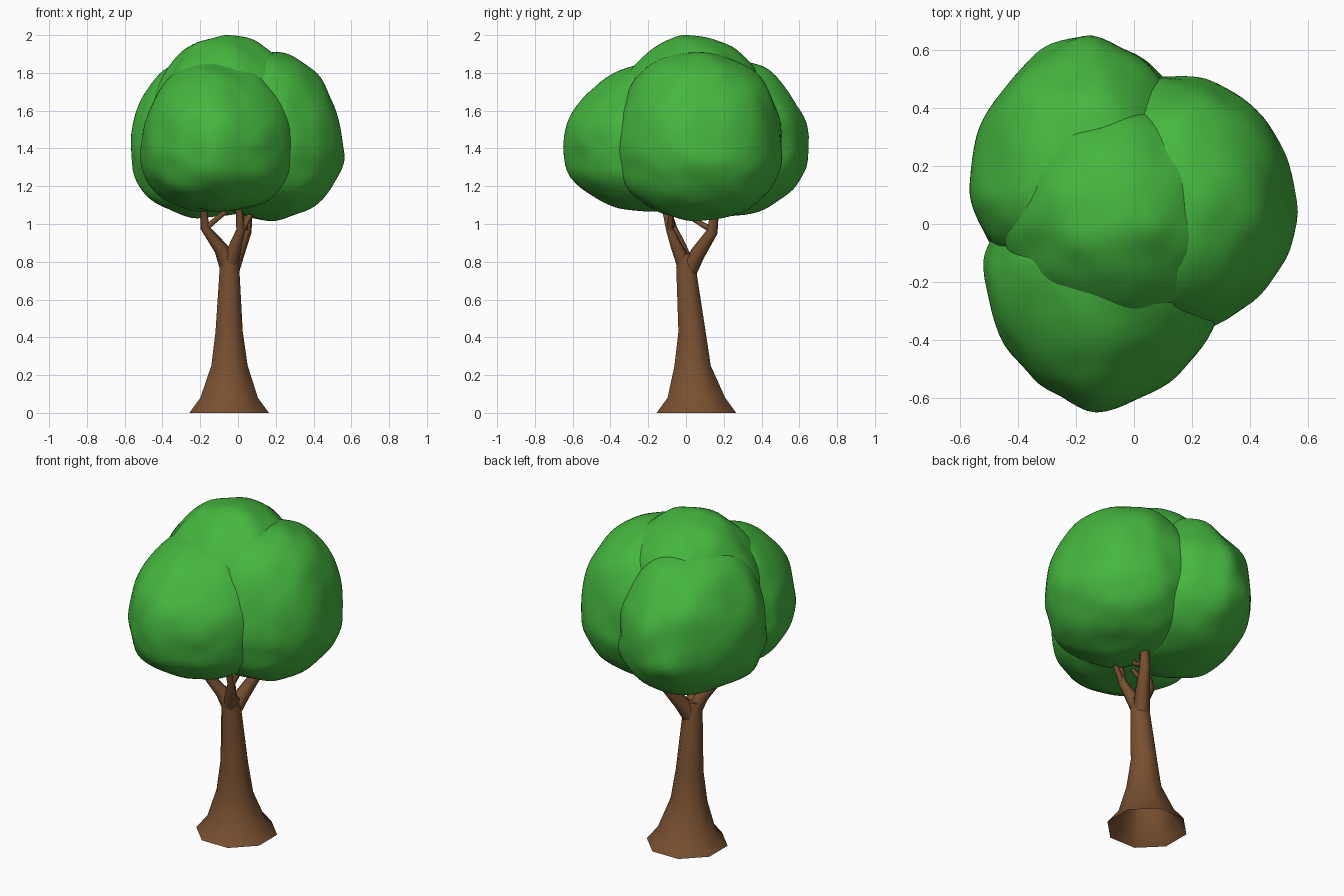
import bpy, bmesh, math
from mathutils import Vector, noise

if "Cube" in bpy.data.objects:
    bpy.data.objects.remove(bpy.data.objects["Cube"])


def material(name, color):
    m = bpy.data.materials.new(name)
    m.diffuse_color = color
    m.use_nodes = True
    m.node_tree.nodes["Principled BSDF"].inputs["Base Color"].default_value = m.diffuse_color
    return m


BARK = material("bark", (0.19, 0.08, 0.03, 1))
LEAF = material("leaf", (0.06, 0.47, 0.05, 1))


def finish(bm, name, mat, angle):
    me = bpy.data.meshes.new(name)
    bm.to_mesh(me)
    bm.free()
    ob = bpy.data.objects.new(name, me)
    bpy.context.collection.objects.link(ob)
    me.materials.append(mat)
    bpy.ops.object.select_all(action='DESELECT')
    ob.select_set(True)
    bpy.context.view_layer.objects.active = ob
    bpy.ops.object.shade_smooth_by_angle(angle=math.radians(angle))
    return ob


def tube(name, path, sides, level=False):
    """Open-ended tube through (x, y, z, radius) stations; level keeps rings flat."""
    bm = bmesh.new()
    pts = [Vector(p[:3]) for p in path]
    rings = []
    for i, p in enumerate(pts):
        d = pts[min(i + 1, len(pts) - 1)] - pts[max(i - 1, 0)]
        d = Vector((0, 0, 1)) if level else d.normalized()
        u = Vector((0, 1, 0)).cross(d).normalized()
        v = d.cross(u)
        ring = []
        for k in range(sides):
            a = math.tau * (k + 0.5 * (sides % 4 == 0)) / sides
            ring.append(bm.verts.new(p + path[i][3] * (u * math.cos(a) + v * math.sin(a))))
        rings.append(ring)
    for a, b in zip(rings, rings[1:]):
        for k in range(sides):
            j = (k + 1) % sides
            bm.faces.new((a[k], a[j], b[j], b[k]))
    bm.faces.new(rings[-1])
    return finish(bm, name, BARK, 75)


def leaf_clump(name, center, minus, plus, p_flat, p_up, p_down, seed):
    """Lumpy superellipsoid with its own reach in each of six directions."""
    bm = bmesh.new()
    bmesh.ops.create_icosphere(bm, subdivisions=5, radius=1)
    off = Vector((seed * 7.3, seed * 3.1, seed * 5.7))
    for v in bm.verts:
        n = v.co.normalized()
        x, y, z = (abs(c) for c in n)
        p = p_up if n.z > 0 else p_down
        r = ((x ** p_flat + y ** p_flat) ** (p / p_flat) + z ** p) ** (-1 / p)
        r *= 1 + 0.04 * noise.noise(n * 1.8 + off) + 0.025 * noise.noise(n * 3 + off)
        v.co = n * r
    for i in range(3):
        a = min(v.co[i] for v in bm.verts)
        b = max(v.co[i] for v in bm.verts)
        for v in bm.verts:
            c = v.co[i]
            v.co[i] = center[i] + (c / b * plus[i] if c > 0 else -c / a * minus[i])
    return finish(bm, name, LEAF, 60)


# Flared trunk, open underneath
tube("trunk", [(-0.047, 0.055, 0, 0.228), (-0.047, 0.055, 0.08, 0.165),
               (-0.045, 0.035, 0.25, 0.104), (-0.047, 0.032, 0.43, 0.078),
               (-0.045, 0.0, 0.77, 0.056), (-0.045, -0.005, 0.84, 0.048)], 8, level=True)

# Three main branches, each with forked twigs
branches = {
    "left": [[(-0.055, -0.005, 0.79, 0.048), (-0.09, -0.03, 0.87, 0.038), (-0.175, -0.07, 0.98, 0.024), (-0.19, -0.12, 1.16, 0.015)],
             [(-0.17, -0.07, 0.98, 0.016), (-0.06, -0.08, 1.07, 0.012), (-0.03, -0.08, 1.15, 0.01)]],
    "back": [[(-0.045, 0.01, 0.74, 0.048), (-0.01, 0.06, 0.84, 0.043), (0.04, 0.14, 0.96, 0.032), (0.06, 0.16, 1.15, 0.022)],
             [(0.04, 0.135, 0.97, 0.018), (0.02, 0.03, 1.03, 0.012), (0.01, 0.0, 1.12, 0.01)]],
    "front": [[(-0.04, -0.01, 0.79, 0.045), (-0.015, -0.05, 0.88, 0.034), (0.015, -0.085, 0.97, 0.024), (0.0, -0.13, 1.16, 0.014)],
              [(0.015, -0.085, 0.96, 0.018), (0.06, -0.08, 1.04, 0.015), (0.12, -0.07, 1.13, 0.012)]],
}
for side, (limb, twig) in branches.items():
    tube(side + "_branch", limb, 6)
    tube(side + "_twig", twig, 6)

# Overlapping leaf clumps
leaf_clump("right_leaves", (0.15, 0.06, 1.38), (0.40, 0.44, 0.365), (0.415, 0.45, 0.53), 2.0, 2.25, 2.2, 1)
leaf_clump("front_leaves", (-0.13, -0.15, 1.41), (0.39, 0.50, 0.345), (0.47, 0.30, 0.46), 1.8, 1.85, 2.3, 2)
leaf_clump("back_leaves", (-0.16, 0.12, 1.40), (0.407, 0.35, 0.37), (0.41, 0.53, 0.49), 1.85, 2.15, 2.3, 3)
leaf_clump("top_leaves", (-0.06, 0.03, 1.55), (0.40, 0.40, 0.40), (0.41, 0.42, 0.45), 2.0, 1.85, 2.0, 4)
